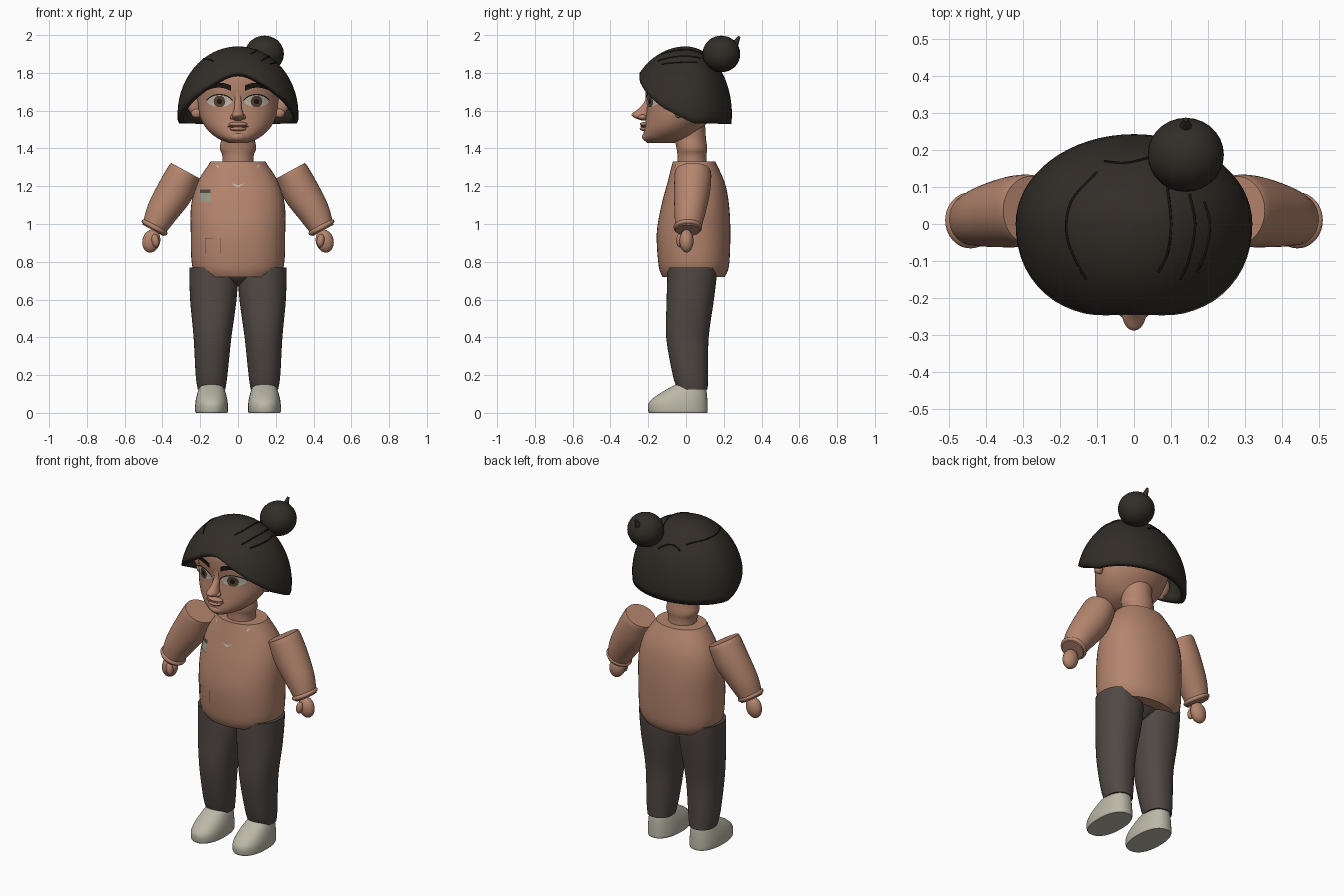
import bpy, bmesh, math
from mathutils import Matrix, Vector

if "Cube" in bpy.data.objects:
    bpy.data.objects.remove(bpy.data.objects["Cube"])


def mat(name, rgb):
    m = bpy.data.materials.new(name)
    m.diffuse_color = (*rgb, 1)
    m.use_nodes = True
    m.node_tree.nodes["Principled BSDF"].inputs["Base Color"].default_value = m.diffuse_color
    return m


SKIN = mat("skin", (0.46, 0.235, 0.155))
LIP = mat("lip", (0.33, 0.14, 0.10))
HAIR = mat("hair_brown", (0.032, 0.026, 0.020))
DARK = mat("near_black", (0.010, 0.008, 0.007))
PANTS = mat("trouser_grey", (0.082, 0.066, 0.058))
SHOE = mat("shoe_cream", (0.50, 0.48, 0.39))
WHITE = mat("eye_white", (0.55, 0.50, 0.42))
IRIS = mat("iris_brown", (0.09, 0.055, 0.035))
PATCH = mat("patch_grey", (0.33, 0.33, 0.26))


def finish(bm, name, m, angle=40, recalc=True):
    if recalc:
        bmesh.ops.recalc_face_normals(bm, faces=bm.faces)
    me = bpy.data.meshes.new(name)
    bm.to_mesh(me)
    bm.free()
    ob = bpy.data.objects.new(name, me)
    bpy.context.collection.objects.link(ob)
    me.materials.append(m)
    bpy.ops.object.select_all(action='DESELECT')
    ob.select_set(True)
    bpy.context.view_layer.objects.active = ob
    bpy.ops.object.shade_smooth_by_angle(angle=math.radians(angle))
    return ob


def resample(secs, n=4):
    """Catmull-Rom through rows of numbers."""
    out = []
    for i in range(len(secs) - 1):
        a, b, c, d = (secs[max(0, min(len(secs) - 1, i + k))] for k in (-1, 0, 1, 2))
        for j in range(n):
            t = j / n
            out.append([q + 0.5 * t * (r - p + t * (2*p - 5*q + 4*r - s + t * (3*(q - r) + s - p)))
                        for p, q, r, s in zip(a, b, c, d)])
    return out + [list(secs[-1])]


def loft(name, m, secs, p=2.0, seg=40, mtx=None, n=4):
    """Sections are (z, x centre, half width, y front, y back)."""
    bm = bmesh.new()
    rings = []
    for z, cx, rx, y0, y1 in resample(secs, n):
        ring = []
        for k in range(seg):
            a = 2 * math.pi * k / seg
            c, s = math.cos(a), math.sin(a)
            ring.append(bm.verts.new((cx + rx * math.copysign(abs(c) ** (2 / p), c),
                                      (y0 + y1) / 2 + (y1 - y0) / 2 * math.copysign(abs(s) ** (2 / p), s), z)))
        rings.append(ring)
    for r, q in zip(rings, rings[1:]):
        for k in range(seg):
            bm.faces.new((r[k], r[(k + 1) % seg], q[(k + 1) % seg], q[k]))
    bm.faces.new(rings[0])
    bm.faces.new(rings[-1])
    if mtx:
        bm.transform(mtx)
    return finish(bm, name, m)


def ball(name, m, loc, rad, rot=0.0):
    bm = bmesh.new()
    bmesh.ops.create_uvsphere(bm, u_segments=28, v_segments=18, radius=1)
    bm.transform(Matrix.Translation(loc) @ Matrix.Rotation(rot, 4, 'Y') @ Matrix.Diagonal((*rad, 1)))
    return finish(bm, name, m)


def front_y(secs, x, z, p):
    rows = resample(secs)
    for a, b in zip(rows, rows[1:]):
        if a[0] <= z <= b[0]:
            t = (z - a[0]) / (b[0] - a[0])
            _, _, rx, y0, y1 = [u + (v - u) * t for u, v in zip(a, b)]
            return (y0 + y1) / 2 - (y1 - y0) / 2 * max(0, 1 - abs(x / rx) ** p) ** (1 / p)
    return 0


def plate(name, m, secs, p, x0, x1, low, high, off, cols=16, rows=4):
    """Thin painted patch following the front of a lofted part."""
    bm = bmesh.new()
    g = []
    for i in range(cols + 1):
        x = x0 + (x1 - x0) * i / cols
        lo, hi = low(x), max(high(x), low(x) + 0.0004)
        g.append([bm.verts.new((x, front_y(secs, x, lo + (hi - lo) * j / rows, p) - off,
                                lo + (hi - lo) * j / rows)) for j in range(rows + 1)])
    for i in range(cols):
        for j in range(rows):
            bm.faces.new((g[i][j], g[i + 1][j], g[i + 1][j + 1], g[i][j + 1]))
    if sum(f.normal.y for f in bm.faces if not f.normal_update()) > 0:
        bmesh.ops.reverse_faces(bm, faces=bm.faces)
    return finish(bm, name, m, recalc=False)


# Torso and neck
TORSO = [(0.72, 0, 0.205, -0.125, 0.205), (0.78, 0, 0.243, -0.145, 0.228), (0.95, 0, 0.25, -0.155, 0.235),
         (1.1, 0, 0.248, -0.13, 0.228), (1.22, 0, 0.215, -0.098, 0.205), (1.33, 0, 0.145, -0.07, 0.155)]
loft("torso", SKIN, TORSO, p=2.2, seg=48)
loft("neck", SKIN, [(1.28, 0, 0.083, -0.045, 0.112), (1.36, 0, 0.083, -0.045, 0.108),
                    (1.4, 0, 0.096, -0.05, 0.112), (1.46, 0, 0.088, -0.06, 0.105), (1.55, 0, 0.09, -0.06, 0.10)])

# Head
HEAD = [(1.43, 0, 0.05, -0.205, -0.06), (1.455, 0, 0.11, -0.225, 0.03), (1.5, 0, 0.163, -0.222, 0.08),
        (1.56, 0, 0.198, -0.213, 0.13), (1.64, 0, 0.214, -0.205, 0.17), (1.72, 0, 0.218, -0.215, 0.185),
        (1.8, 0, 0.195, -0.205, 0.17), (1.87, 0, 0.11, -0.12, 0.11)]
loft("head", SKIN, HEAD, seg=56)

# Nose and lips
loft("nose", SKIN, [(1.548, 0, 0.016, -0.235, -0.19), (1.562, 0, 0.033, -0.272, -0.19),
                    (1.582, 0, 0.031, -0.288, -0.19), (1.61, 0, 0.021, -0.252, -0.19),
                    (1.65, 0, 0.018, -0.219, -0.18), (1.70, 0, 0.02, -0.214, -0.19)], seg=24)
ball("upper_lip", SKIN, (0, -0.215, 1.528), (0.05, 0.028, 0.013))
ball("lower_lip", SKIN, (0, -0.217, 1.504), (0.042, 0.028, 0.013))
ball("mouth_line", LIP, (0, -0.217, 1.516), (0.056, 0.024, 0.006))
ball("chin", SKIN, (0, -0.195, 1.462), (0.05, 0.038, 0.028))

for s, side in ((1, "left"), (-1, "right")):
    # Eyes, lids and brows
    ex, ez = 0.098 * s, 1.648
    top = lambda x: ez + 0.034 * max(0, 1 - ((x - ex) / 0.068) ** 2) ** 0.7
    bot = lambda x: ez - 0.029 * max(0, 1 - ((x - ex) / 0.068) ** 2) ** 0.7
    arc = lambda x, r: math.sqrt(max(0, r * r - (x - ex) ** 2))
    plate(side + "_eye", WHITE, HEAD, 2, ex - 0.068, ex + 0.068, bot, top, 0.004)
    for nm, m, r, o in (("_iris", IRIS, 0.031, 0.006), ("_pupil", DARK, 0.014, 0.008)):
        plate(side + nm, m, HEAD, 2, ex - r, ex + r, lambda x: max(bot(x), ez - arc(x, r)),
              lambda x: min(top(x), ez + arc(x, r)), o)
    plate(side + "_lash", DARK, HEAD, 2, ex - 0.07, ex + 0.07, top, lambda x: top(x) + 0.007, 0.007)
    brow = lambda x: 1.70 + 0.022 * math.sin(math.pi * min(1, max(0, (abs(x) - 0.03) / 0.155)) ** 0.9)
    thick = lambda x: 0.026 * (1 - ((abs(x) - 0.03) / 0.155) ** 2) + 0.003
    b = sorted((0.036 * s, 0.185 * s))
    plate(side + "_brow", DARK, HEAD, 2, b[0], b[1], brow, lambda x: brow(x) + thick(x), 0.009)
    # Nostril wings and ears
    ball(side + "_nostril", SKIN, (0.026 * s, -0.232, 1.566), (0.017, 0.022, 0.014))
    ball(side + "_ear", SKIN, (0.237 * s, -0.03, 1.635), (0.036, 0.024, 0.062), 0.35 * s)
    ball(side + "_ear_lobe", SKIN, (0.22 * s, -0.04, 1.587), (0.028, 0.02, 0.026))

    # Arms: lofted down a tilted axis, flat at the shoulder
    tilt = Matrix.Translation((0.278 * s, 0.037, 1.282)) @ Matrix.Rotation(-0.5 * s, 4, 'Y')
    arm = [(-0.36, 0, 0.062, -0.092, 0.038), (-0.26, 0.004 * s, 0.083, -0.098, 0.065),
           (-0.13, -0.004 * s, 0.097, -0.1, 0.09), (-0.03, 0, 0.091, -0.098, 0.097), (0, 0, 0.086, -0.093, 0.092)]
    loft(side + "_arm", SKIN, arm, mtx=tilt)
    loft(side + "_cuff", SKIN, [(-0.357, 0, 0.055, -0.085, 0.03), (-0.35, 0, 0.073, -0.1, 0.046),
                               (-0.337, 0, 0.075, -0.102, 0.048), (-0.325, 0, 0.06, -0.09, 0.036)], mtx=tilt)
    ball(side + "_hand", SKIN, (0.459 * s, 0.003, 0.91), (0.047, 0.037, 0.062), -0.25 * s)
    ball(side + "_thumb", SKIN, (0.437 * s, -0.032, 0.912), (0.02, 0.02, 0.036), 0.15 * s)

    # Trouser legs and shoes
    loft(side + "_trouser_leg", PANTS,
         [(0.125, 0.14 * s, 0.073, -0.045, 0.115), (0.2, 0.14 * s, 0.084, -0.07, 0.116),
          (0.4, 0.135 * s, 0.1, -0.105, 0.12), (0.58, 0.131 * s, 0.121, -0.103, 0.145),
          (0.7, 0.13 * s, 0.127, -0.1, 0.16), (0.77, 0.14 * s, 0.117, -0.097, 0.163)], p=2.2)
    loft(side + "_shoe", SHOE,
         [(0, 0.14 * s, 0.083, -0.195, 0.113), (0.012, 0.14 * s, 0.087, -0.2, 0.115),
          (0.05, 0.14 * s, 0.086, -0.198, 0.114), (0.085, 0.14 * s, 0.08, -0.165, 0.112),
          (0.12, 0.14 * s, 0.07, -0.11, 0.108), (0.15, 0.14 * s, 0.056, -0.055, 0.1),
          (0.163, 0.14 * s, 0.03, -0.03, 0.08)], p=2.3)
    # Small collar flecks
    plate(side + "_collar_fleck", WHITE, TORSO, 2.2, 0.108 * s - 0.006, 0.108 * s + 0.006,
          lambda x: 1.293 + abs(x - 0.1 * s), lambda x: 1.312, 0.004, 4, 2)

# Hips joining the legs
loft("hips", PANTS, [(0.67, 0, 0.02, 0.0, 0.08), (0.7, 0, 0.1, -0.06, 0.12), (0.735, 0, 0.18, -0.085, 0.15)])

# Shirt badge, neck notch and pocket outline
plate("badge", PATCH, TORSO, 2.2, -0.2, -0.145, lambda x: 1.12, lambda x: 1.165, 0.005)
plate("badge_top", PANTS, TORSO, 2.2, -0.2, -0.145, lambda x: 1.165, lambda x: 1.183, 0.006)
plate("neck_notch", WHITE, TORSO, 2.2, -0.032, 0.032, lambda x: 1.192 + 0.65 * abs(x),
      lambda x: 1.205 + 0.3 * abs(x), 0.005)
for x0, x1, z0, z1 in ((-0.173, -0.17, 0.845, 0.925), (-0.092, -0.089, 0.845, 0.925), (-0.173, -0.13, 0.922, 0.925)):
    plate("pocket_line", PANTS, TORSO, 2.2, x0, x1, lambda x: z0, lambda x: z1, 0.003, 4, 6)

# Hair: domed bowl whose rim rises towards the face
RIM = [(-1, 1.80), (-0.9, 1.753), (-0.7, 1.69), (-0.4, 1.615), (0, 1.552), (0.2, 1.532), (1, 1.53)]


def hair_depth(y):
    return 0.31 if y < 0 else 0.243


bm = bmesh.new()
N, ROWS = 64, 16
crown = bm.verts.new((0, 0, 1.94))
grid = []
for k in range(N):
    a = 2 * math.pi * k / N
    c, s = math.cos(a), math.sin(a)
    for (s0, z0), (s1, z1) in zip(RIM, RIM[1:]):
        if s0 <= s <= s1 + 1e-6:
            ze = z0 + (z1 - z0) * (s - s0) / (s1 - s0)
            break
    end = math.acos((ze - 1.58) / 0.36)
    col = []
    for j in range(1, ROWS + 1):
        ph = end * j / ROWS
        r = math.sin(ph)
        col.append(bm.verts.new((0.32 * c * r, hair_depth(s) * s * r, 1.58 + 0.36 * math.cos(ph))))
    grid.append(col)
for k in range(N):
    p, q = grid[k], grid[(k + 1) % N]
    bm.faces.new((crown, p[0], q[0]))
    for j in range(ROWS - 1):
        bm.faces.new((p[j], p[j + 1], q[j + 1], q[j]))
hair = finish(bm, "hair", HAIR, recalc=False)
mod = hair.modifiers.new("thickness", 'SOLIDIFY')
mod.thickness, mod.offset = 0.03, -1

# Bun with a small loose tip
ball("bun", HAIR, (0.14, 0.187, 1.9), (0.103, 0.1, 0.097))
bm = bmesh.new()
bmesh.ops.create_cone(bm, cap_ends=True, segments=12, radius1=0.022, radius2=0.006, depth=0.06)
bm.transform(Matrix.Translation((0.14, 0.268, 1.967)) @ Matrix.Rotation(-0.5, 4, 'X'))
finish(bm, "bun_tip", HAIR)

# Fine strands pulled over the crown
for path in ([(-0.1, 0.14), (-0.17, 0.06), (-0.18, -0.04), (-0.13, -0.15)],
             [(0.09, 0.1), (0.1, 0), (0.09, -0.08), (0.065, -0.13)],
             [(0.15, 0.08), (0.165, 0), (0.15, -0.09), (0.125, -0.15)],
             [(0.19, 0.06), (0.205, 0), (0.195, -0.07), (0.17, -0.13)],
             [(-0.08, 0.17), (-0.02, 0.165), (0.06, 0.185)]):
    pts = resample(path, 5)
    cu = bpy.data.curves.new("hair_strand", 'CURVE')
    cu.dimensions, cu.bevel_depth, cu.bevel_resolution = '3D', 0.0035, 1
    sp = cu.splines.new('POLY')
    sp.points.add(len(pts) - 1)
    for pt, (x, y) in zip(sp.points, pts):
        pt.co = (x, y, 1.58 + 0.36 * math.sqrt(1 - (x / 0.32) ** 2 - (y / hair_depth(y)) ** 2), 1)
    cu.materials.append(DARK)
    bpy.context.collection.objects.link(bpy.data.objects.new("hair_strand", cu))
